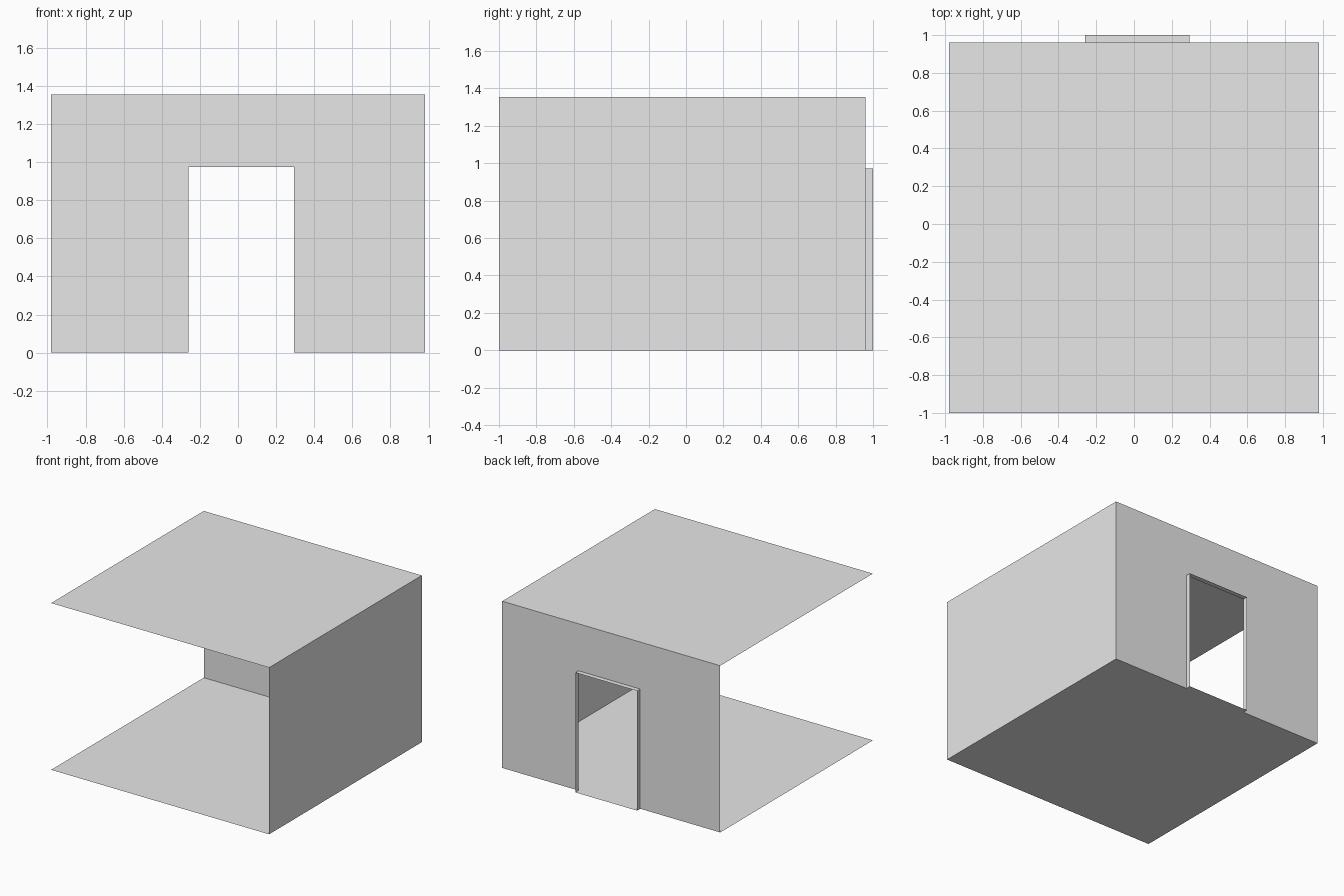
import bpy

# Remove the default object
cube = bpy.data.objects.get("Cube")
if cube:
    bpy.data.objects.remove(cube, do_unlink=True)

# One plain grey
GREY = (0.8, 0.8, 0.8, 1.0)
grey = bpy.data.materials.new("plain grey")
grey.use_nodes = True
grey.diffuse_color = GREY
grey.node_tree.nodes["Principled BSDF"].inputs["Base Color"].default_value = GREY

# Room and doorway sizes
SIDE = 0.98
FRONT, BACK, FRAME_BACK = -1.0, 0.96, 1.0
HEIGHT = 1.355
DOOR_RIGHT, DOOR_LEFT, DOOR_TOP = -0.26, 0.295, 0.973


def sheet(name, points):
    """A flat, single-face panel through the given corners."""
    mesh = bpy.data.meshes.new(name)
    mesh.from_pydata(points, [], [range(len(points))])
    mesh.materials.append(grey)
    obj = bpy.data.objects.new(name, mesh)
    bpy.context.collection.objects.link(obj)
    return obj


def level(z):
    """Corners of the room outline at one height, facing up."""
    return [(-SIDE, FRONT, z), (SIDE, FRONT, z), (SIDE, BACK, z), (-SIDE, BACK, z)]


# Floor and ceiling
sheet("floor", level(0)[::-1])
sheet("ceiling", level(HEIGHT))

# Solid wall on the left; the front and right sides are open
sheet("left_wall", [(SIDE, FRONT, 0), (SIDE, BACK, 0),
                    (SIDE, BACK, HEIGHT), (SIDE, FRONT, HEIGHT)])

# Back wall, cut around the doorway
doorway = [(DOOR_LEFT, 0), (DOOR_LEFT, DOOR_TOP), (DOOR_RIGHT, DOOR_TOP), (DOOR_RIGHT, 0)]
outline = [(SIDE, 0)] + doorway + [(-SIDE, 0), (-SIDE, HEIGHT), (SIDE, HEIGHT)]
sheet("back_wall", [(x, BACK, z) for x, z in outline])

# Thin door frame: the doorway edges carried outward
names = ["left_door_jamb", "door_head", "right_door_jamb", "door_threshold"]
for i, name in enumerate(names):
    (x1, z1), (x2, z2) = doorway[i], doorway[(i + 1) % len(doorway)]
    sheet(name, [(x1, BACK, z1), (x1, FRAME_BACK, z1),
                 (x2, FRAME_BACK, z2), (x2, BACK, z2)])
